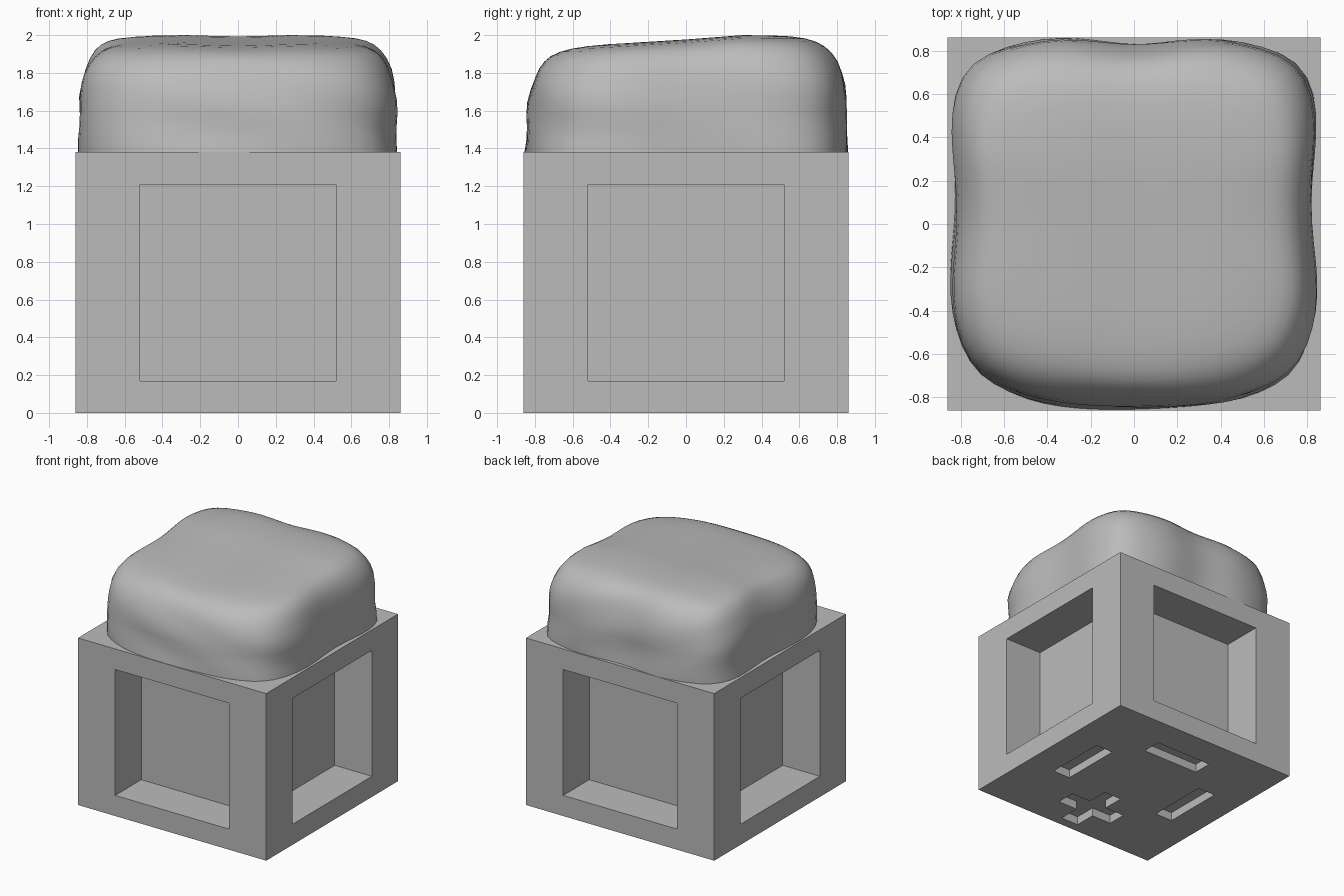
import bpy, bmesh, math
from mathutils import Matrix, Vector

if "Cube" in bpy.data.objects:
    bpy.data.objects.remove(bpy.data.objects["Cube"])

grey = bpy.data.materials.new("plain grey")
grey.diffuse_color = (0.5, 0.5, 0.5, 1)
grey.use_nodes = True
grey.node_tree.nodes["Principled BSDF"].inputs["Base Color"].default_value = grey.diffuse_color

W, H = 0.86, 1.38          # half width and height of the block


def finish(name, bm):
    mesh = bpy.data.meshes.new(name)
    bmesh.ops.remove_doubles(bm, verts=bm.verts, dist=1e-5)
    bm.to_mesh(mesh)
    bm.free()
    mesh.materials.append(grey)
    ob = bpy.data.objects.new(name, mesh)
    bpy.context.collection.objects.link(ob)
    return ob


def face(bm, pts):
    bm.faces.new([bm.verts.new(p) for p in pts])


def rect(x, z0, z1, y):
    return [Vector(p) for p in ((-x, y, z0), (x, y, z0), (x, y, z1), (-x, y, z1))]


# Block sides, each with a deep square recess
bm = bmesh.new()
for turn in range(4):
    rot = Matrix.Rotation(turn * math.pi / 2, 3, 'Z')
    loops = [rect(W, 0, H, -W), rect(0.52, 0.17, 1.21, -W), rect(0.52, 0.17, 1.21, -0.52)]
    loops = [[rot @ p for p in loop] for loop in loops]
    for a, b in zip(loops, loops[1:]):
        for k in range(4):
            j = (k + 1) % 4
            face(bm, [a[k], a[j], b[j], b[k]])
    face(bm, loops[2])
# Block top
face(bm, [(-W, -W, H), (W, -W, H), (W, W, H), (-W, W, H)])


# Block underside: three bars and one cross cut in as shallow slots
def is_slot(x, y):
    bar_x = abs(abs(x) - 0.52) < 0.08 and abs(y) < 0.26
    bar_y = abs(abs(y) - 0.52) < 0.08 and abs(x) < 0.26
    cross = abs(x) < 0.08 and abs(y + 0.52) < 0.26
    return bar_x or bar_y or cross


half = [0.08, 0.26, 0.44, 0.60, 0.78, W]
lines = [-v for v in reversed(half)] + half
for x0, x1 in zip(lines, lines[1:]):
    for y0, y1 in zip(lines, lines[1:]):
        cx, cy = (x0 + x1) / 2, (y0 + y1) / 2
        quad = [(x0, y0), (x0, y1), (x1, y1), (x1, y0)]
        slot = is_slot(cx, cy)
        z = 0.07 if slot else 0
        face(bm, [(x, y, z) for x, y in quad])
        if slot:
            for k in range(4):
                p, q = quad[k], quad[(k + 1) % 4]
                mx, my = (p[0] + q[0]) / 2, (p[1] + q[1]) / 2
                if not is_slot(mx + (mx - cx) * 0.1, my + (my - cy) * 0.1):
                    face(bm, [(*p, 0), (*q, 0), (*q, z), (*p, z)])
finish("recessed_block", bm)

# Soft cushion: (height fraction, outline scale) rings
profile = [(0, 1), (.12, .997), (.24, .993), (.36, .996), (.48, .995), (.6, .982),
           (.71, .962), (.80, .935), (.87, .90), (.92, .86), (.956, .81), (.98, .745),
           (.994, .65), (1, .54), (1, .40), (1, .26), (1, .12)]
crown = [(-.9, 1.925), (-.65, 1.937), (0, 1.977), (.3, 2.0), (.6, 1.997), (.9, 1.975)]


def crown_height(y):
    for (a, za), (b, zb) in zip(crown, crown[1:]):
        if y <= b:
            t = (y - a) / (b - a)
            return za + (zb - za) * t
    return crown[-1][1]


def cushion_point(angle, h, s):
    c, d = math.cos(angle), math.sin(angle)
    n = 5.3 + 0.9 * d                                   # squarer at the back
    r = (abs(c) ** n + abs(d) ** n) ** (-1 / n)
    u, v = c * r, d * r
    # wavy sides, bulging front, twin-lobed back
    hx = 0.833 + 0.013 * math.cos(2 * math.pi * (v * 0.84 + 0.3) / 0.85 + 0.8 * h)
    if v < 0:
        hy = 0.805 + 0.05 * max(0, 1 - (u / 0.75) ** 2) * (1 - 0.35 * h) - 0.01 * h
    else:
        hy = 0.842 - 0.013 * math.cos(2 * math.pi * u * 0.84 / 0.7)
    ripple = 1 + 0.005 * math.sin(11 * h + 5 * u + 3 * v) * s
    x, y = u * hx * s * ripple, v * hy * s * ripple
    z = H + h * (crown_height(y) - H)
    if h > 0.9:
        z -= 0.006 * math.cos(x * 5) ** 2 * (h - 0.9) * 10
    return x, y, z


bm = bmesh.new()
N = 80
rings = [[bm.verts.new(cushion_point(2 * math.pi * k / N, h, s)) for k in range(N)]
         for h, s in profile]
for a, b in zip(rings, rings[1:]):
    for k in range(N):
        j = (k + 1) % N
        bm.faces.new([a[k], a[j], b[j], b[k]])
tip = bm.verts.new((0, 0, crown_height(0) - 0.006))
for k in range(N):
    bm.faces.new([rings[-1][k], rings[-1][(k + 1) % N], tip])
bm.faces.new(list(reversed(rings[0])))
for f in bm.faces:
    f.smooth = len(f.verts) < 5
cushion = finish("soft_cushion", bm)
